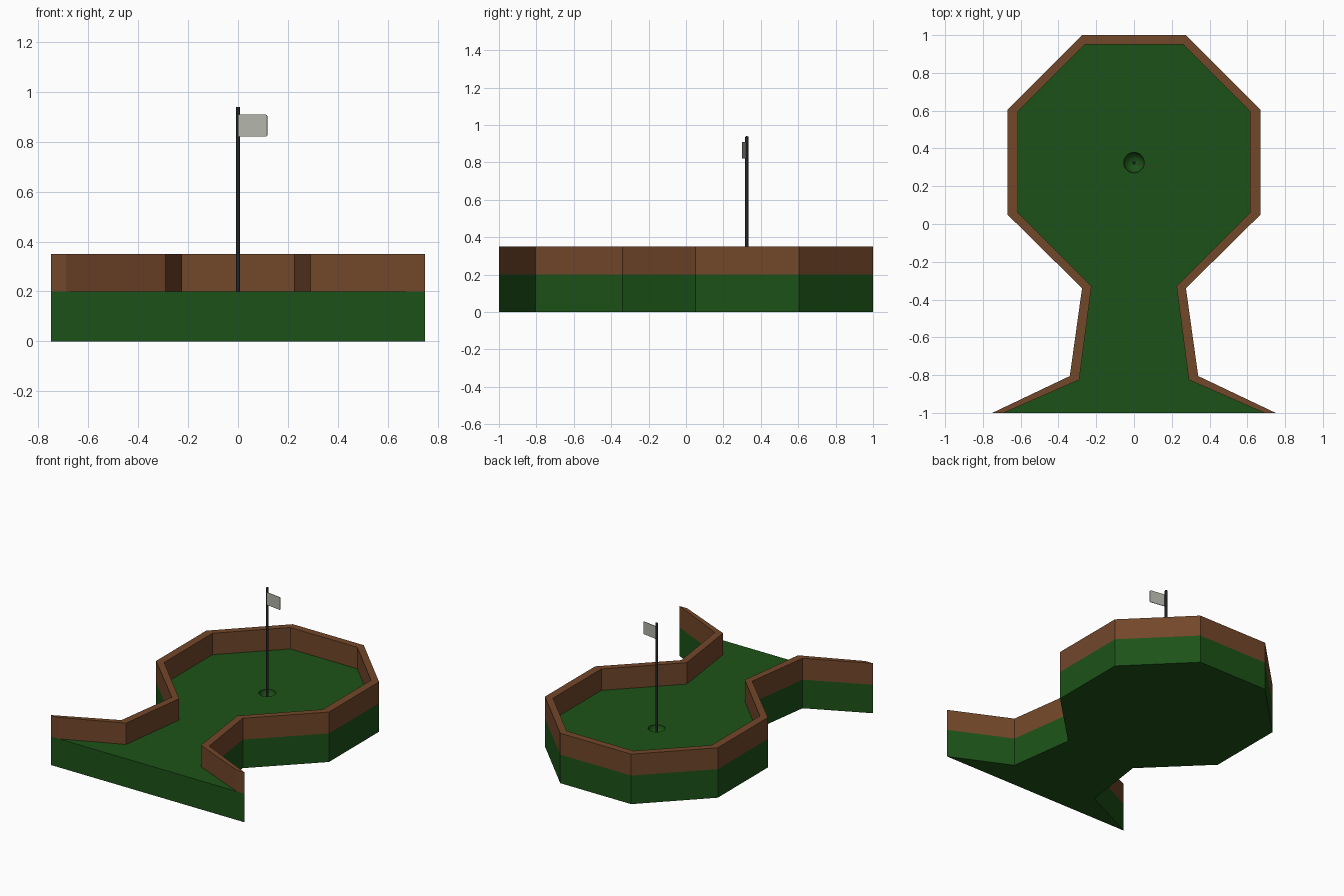
import bpy, bmesh, math
from mathutils import Vector

if "Cube" in bpy.data.objects:
    bpy.data.objects.remove(bpy.data.objects["Cube"])

def material(name, rgb):
    m = bpy.data.materials.new(name)
    m.diffuse_color = (*rgb, 1)
    m.use_nodes = True
    m.node_tree.nodes["Principled BSDF"].inputs["Base Color"].default_value = m.diffuse_color
    return m

def mirrored(half):
    """Right half outline, front to back, continued down the left side."""
    return half + [(-x, y) for x, y in reversed(half)]

def prism(name, polygons, points, z0, z1, mat):
    """Extrude flat polygons (index lists into points) from z0 to z1."""
    bm = bmesh.new()
    vs = [bm.verts.new((x, y, z0)) for x, y in points]
    faces = [bm.faces.new([vs[i] for i in p]) for p in polygons]
    ext = bmesh.ops.extrude_face_region(bm, geom=faces, use_keep_orig=True)
    top = [g for g in ext["geom"] if isinstance(g, bmesh.types.BMVert)]
    bmesh.ops.translate(bm, verts=top, vec=(0, 0, z1 - z0))
    bmesh.ops.recalc_face_normals(bm, faces=bm.faces)
    me = bpy.data.meshes.new(name)
    bm.to_mesh(me)
    bm.free()
    ob = bpy.data.objects.new(name, me)
    bpy.context.collection.objects.link(ob)
    me.materials.append(mat)
    return ob

green = material("turf", (0.012, 0.085, 0.009))
brown = material("wood", (0.17, 0.063, 0.023))
dark = material("dark_metal", (0.016, 0.017, 0.018))
pale = material("flag_cloth", (0.45, 0.46, 0.40))

outer = mirrored([(0.75, -1), (0.34, -0.805), (0.275, -0.34),
                  (0.67, 0.05), (0.67, 0.605), (0.275, 1)])
inner = mirrored([(0.69, -1), (0.29, -0.825), (0.225, -0.33),
                  (0.615, 0.06), (0.615, 0.595), (0.26, 0.95)])
n = len(outer)

# Green slab and raised border
base = prism("green_base", [list(range(n))], outer, 0, 0.2, green)
prism("border_wall", [[i, i + 1, n + i + 1, n + i] for i in range(n - 1)],
      outer + inner, 0.2, 0.35, brown)

# Rounded cup sunk into the turf
HX, HY = 0.0, 0.325
bpy.ops.mesh.primitive_uv_sphere_add(segments=20, ring_count=11, radius=0.055,
                                     location=(HX, HY, 0.2))
cutter = bpy.context.object
cutter.name = "cup_cutter"
cutter.hide_render = True
cutter.hide_viewport = False
cutter.display_type = 'WIRE'
cut = base.modifiers.new("cup", 'BOOLEAN')
cut.object = cutter
cut.operation = 'DIFFERENCE'
cut.solver = 'EXACT'

# Flag pole with softened top
bpy.ops.mesh.primitive_cylinder_add(vertices=16, radius=0.009, depth=0.8,
                                    location=(HX, HY, 0.54))
pole = bpy.context.object
pole.name = "flag_pole"
pole.data.materials.append(dark)
bev = pole.modifiers.new("round_ends", 'BEVEL')
bev.width, bev.segments = 0.005, 2
bpy.ops.object.shade_smooth_by_angle(angle=math.radians(40))

# Thin flag, swung slightly forward, with rounded corners
pts = []
for cx, cz, a0 in ((0.113, 0.903, 0), (0.006, 0.903, 90),
                   (0.006, 0.827, 180), (0.113, 0.827, 270)):
    for k in range(3):
        a = math.radians(a0 + 45 * k)
        r = 0.006
        pts.append((cx + r * math.cos(a), cz + r * math.sin(a)))
flag = prism("flag", [list(range(len(pts)))], pts, -0.002, 0.002, pale)
flag.rotation_euler = (math.radians(90), 0, math.radians(-9))
flag.location = (HX, HY - 0.006, 0)
